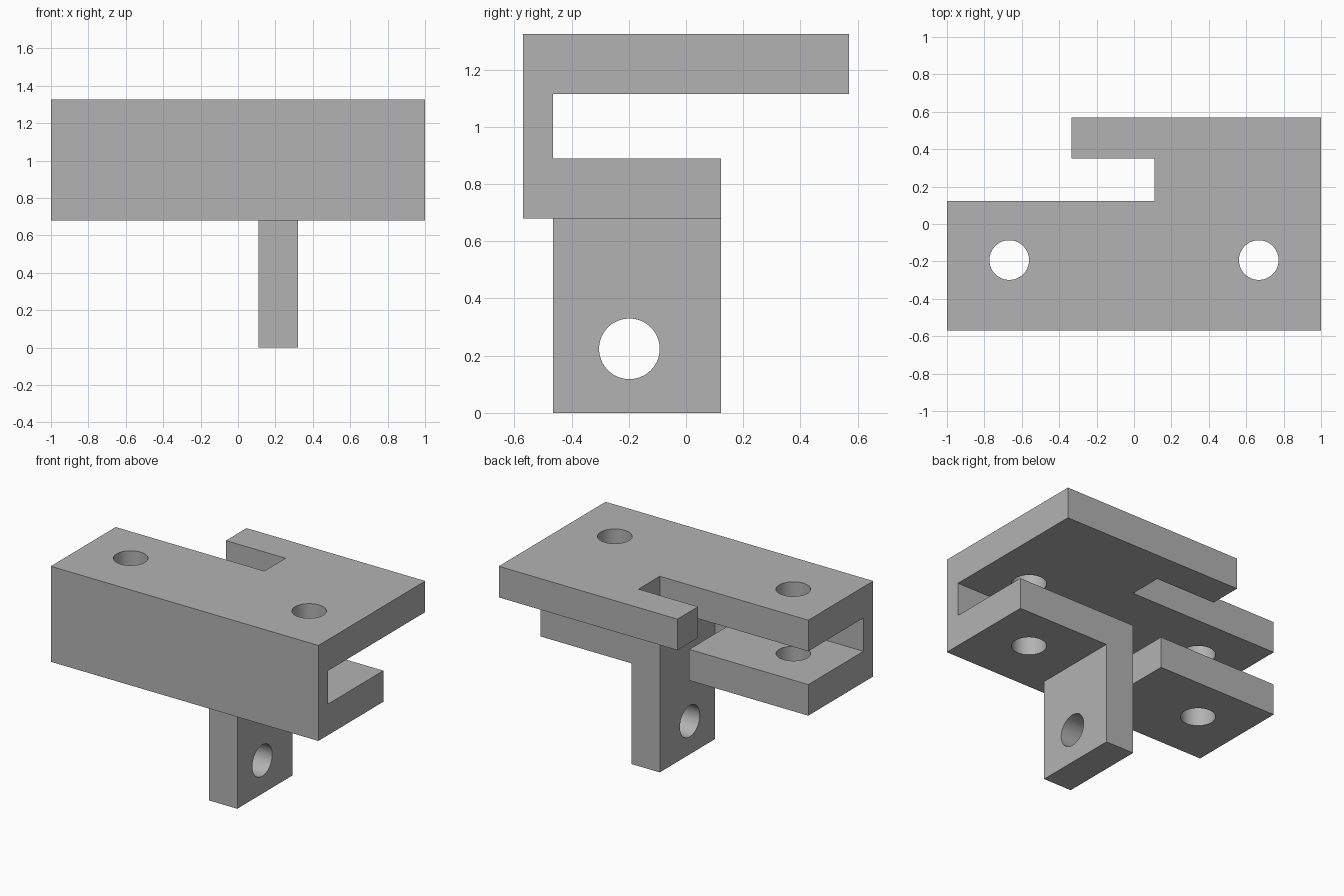
import bpy
import bmesh
import math
from mathutils import Matrix, Vector

cube = bpy.data.objects.get("Cube")
if cube:
    bpy.data.objects.remove(cube, do_unlink=True)

# Key dimensions
BOTTOM, TOP = 0.68, 1.325          # channel height range
SHELF, ROOF = 0.89, 1.115          # inner faces of the two plates
FRONT, WALL, LIP, BACK = -0.57, -0.465, 0.123, 0.57
POST_A, POST_B = 0.11, 0.32        # hanging post in x
HOLE_R = 0.106

grey = bpy.data.materials.new("plain grey")
grey.use_nodes = True
colour = (0.45, 0.45, 0.45, 1)
grey.diffuse_color = colour
grey.node_tree.nodes["Principled BSDF"].inputs["Base Color"].default_value = colour


def add(name, bm):
    bmesh.ops.recalc_face_normals(bm, faces=bm.faces)
    mesh = bpy.data.meshes.new(name)
    bm.to_mesh(mesh)
    bm.free()
    mesh.materials.append(grey)
    obj = bpy.data.objects.new(name, mesh)
    bpy.context.collection.objects.link(obj)
    return obj


def box(name, x, y, z):
    bm = bmesh.new()
    bmesh.ops.create_cube(bm, size=1)
    for v in bm.verts:
        v.co = [(a + b) / 2 + c * (b - a) for c, (a, b) in zip(v.co, (x, y, z))]
    return add(name, bm)


def drill(name, centre, depth, rotation=Matrix()):
    bm = bmesh.new()
    bmesh.ops.create_cone(bm, cap_ends=True, segments=64, radius1=HOLE_R,
                          radius2=HOLE_R, depth=depth,
                          matrix=Matrix.Translation(centre) @ rotation)
    return add(name, bm)


def combine(target, tool, operation):
    mod = target.modifiers.new(operation.lower(), 'BOOLEAN')
    mod.operation, mod.solver, mod.object = operation, 'EXACT', tool
    bpy.context.view_layer.update()
    graph = bpy.context.evaluated_depsgraph_get()
    result = bpy.data.meshes.new_from_object(target.evaluated_get(graph))
    target.modifiers.clear()
    target.data = result
    bpy.data.objects.remove(tool, do_unlink=True)


# Channel: C-shaped side profile extruded along x
profile = [(FRONT, BOTTOM), (LIP, BOTTOM), (LIP, SHELF), (WALL, SHELF),
           (WALL, ROOF), (BACK, ROOF), (BACK, TOP), (FRONT, TOP)]
bm = bmesh.new()
face = bm.faces.new([bm.verts.new((-1, y, z)) for y, z in profile])
ext = bmesh.ops.extrude_face_region(bm, geom=[face])
bmesh.ops.translate(bm, vec=Vector((2, 0, 0)),
                    verts=[v for v in ext["geom"] if isinstance(v, bmesh.types.BMVert)])
bracket = add("clamp_bracket", bm)

# Post hanging from the lower plate
combine(bracket, box("post", (POST_A, POST_B), (WALL, LIP), (0, 0.8)), 'UNION')

# Slot and shortened arm in the upper plate, gap in the lower plate
combine(bracket, box("slot_cutter", (-1.2, POST_A), (LIP, 0.35), (1.0, 1.5)), 'DIFFERENCE')
combine(bracket, box("arm_cutter", (-1.2, -0.335), (0.3, 0.8), (1.0, 1.5)), 'DIFFERENCE')
combine(bracket, box("gap_cutter", (-0.11, POST_A), (WALL, 0.4), (0.5, 1.0)), 'DIFFERENCE')

# Bolt holes through both plates, and the pin hole through the post
for side in (-1, 1):
    combine(bracket, drill("bolt_cutter", (side * 0.667, -0.193, 1), 1), 'DIFFERENCE')
combine(bracket, drill("pin_cutter", (0.215, -0.198, 0.224), 0.6,
                       Matrix.Rotation(math.pi / 2, 4, 'Y')), 'DIFFERENCE')

# Smooth hole walls, sharp plate edges
bpy.ops.object.select_all(action='DESELECT')
bracket.select_set(True)
bpy.context.view_layer.objects.active = bracket
bpy.ops.object.shade_smooth_by_angle(angle=math.radians(30))
